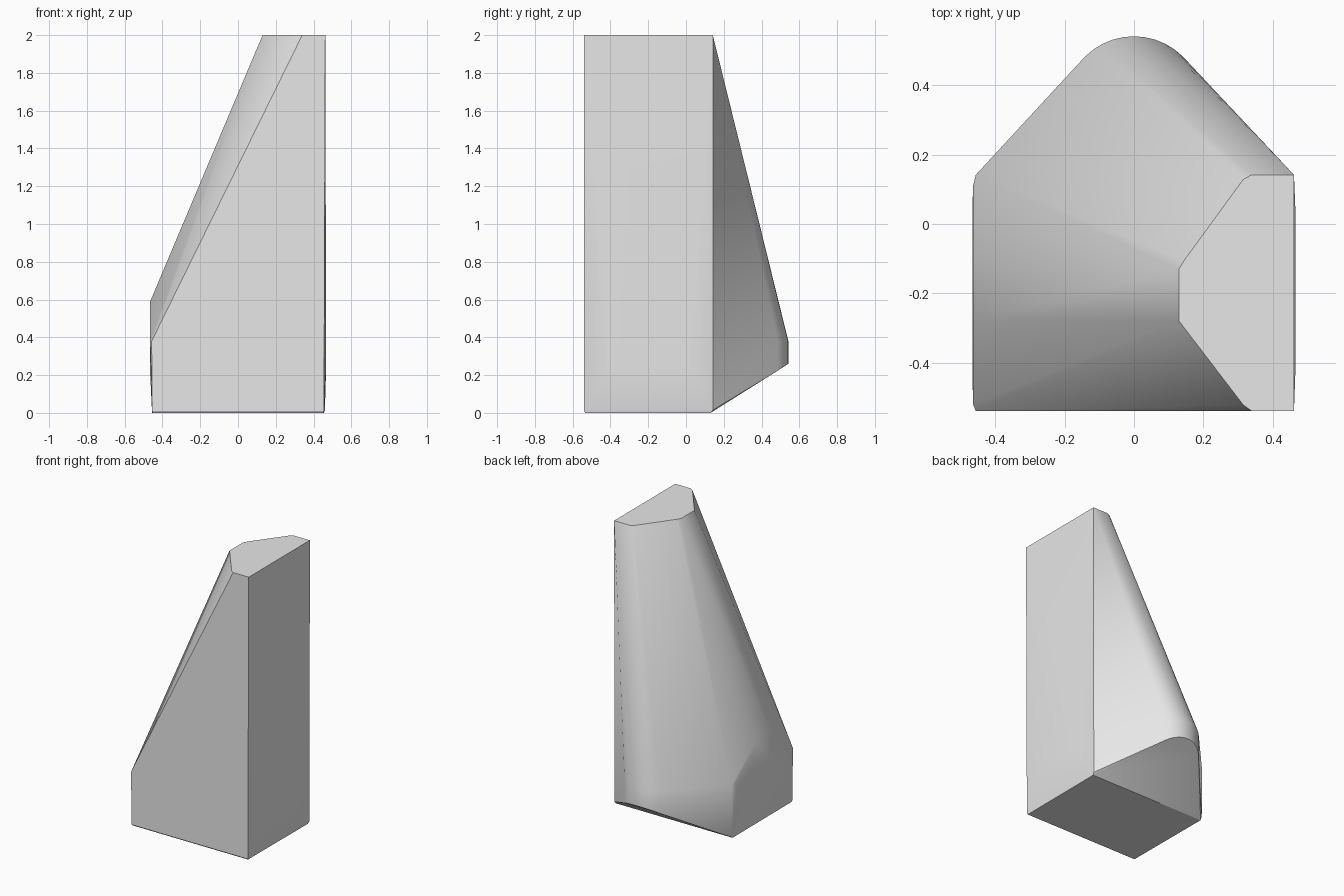
import bpy, bmesh
from math import sin, cos, radians

old = bpy.data.objects.get("Cube")
if old:
    bpy.data.objects.remove(old, do_unlink=True)

grey = bpy.data.materials.new("plain_grey")
grey.use_nodes = True
colour = (0.8, 0.8, 0.8, 1)
grey.diffuse_color = colour
grey.node_tree.nodes["Principled BSDF"].inputs["Base Color"].default_value = colour

FRONT, BACK, TOP = -0.54, 0.142, 2.0


def section(z, *points):
    return [(x, y, z) for x, y in points]


# Flat summit with cut corners on the sloping side
points = section(TOP, (0.462, FRONT), (0.462, BACK), (0.34, BACK), (0.315, 0.128),
                 (0.145, -0.105), (0.13, -0.13), (0.13, -0.28), (0.315, -0.522), (0.34, FRONT))

# Base footprint, slightly tucked in under the side walls
for side in (-1, 1):
    points += section(0, (side * 0.452, FRONT + 0.006), (side * 0.455, 0.13))
    points += section(0.01, (side * 0.455, FRONT))
    points += section(0.25, (side * 0.467, -0.4), (side * 0.467, 0.02))
points += section(0.015, (0.46, BACK))

# Five-sided end wall below the long slope
points += section(0.38, (-0.457, FRONT), (-0.457, BACK), (-0.465, 0.11), (-0.465, -0.52))
points += section(0.02, (-0.455, BACK))
points += section(0.59, (-0.465, -0.12), (-0.465, -0.28))

# Rounded nose at the back, sloped underneath
STEPS = 10
for i in range(STEPS + 1):
    a = radians(45 + 90 * i / STEPS)
    x, y = 0.2 * cos(a), 0.342 + 0.2 * sin(a)
    points += [(x, y, 0.38), (x, y, 0.65 * (y - BACK))]

# Stretch a solid skin over the sections
bm = bmesh.new()
for p in points:
    bm.verts.new(p)
hull = bmesh.ops.convex_hull(bm, input=bm.verts[:])
spare = {g for g in hull["geom_interior"] + hull["geom_unused"]
         if isinstance(g, bmesh.types.BMVert)}
bmesh.ops.delete(bm, geom=list(spare), context="VERTS")
bmesh.ops.dissolve_limit(bm, angle_limit=radians(0.5), verts=bm.verts[:], edges=bm.edges[:])
bmesh.ops.recalc_face_normals(bm, faces=bm.faces[:])

mesh = bpy.data.meshes.new("faceted_block")
bm.to_mesh(mesh)
bm.free()
mesh.materials.append(grey)
block = bpy.data.objects.new("faceted_block", mesh)
bpy.context.collection.objects.link(block)

# Smooth rounded areas, keep crisp edges
bpy.context.view_layer.objects.active = block
block.select_set(True)
bpy.ops.object.shade_smooth_by_angle(angle=radians(30))
